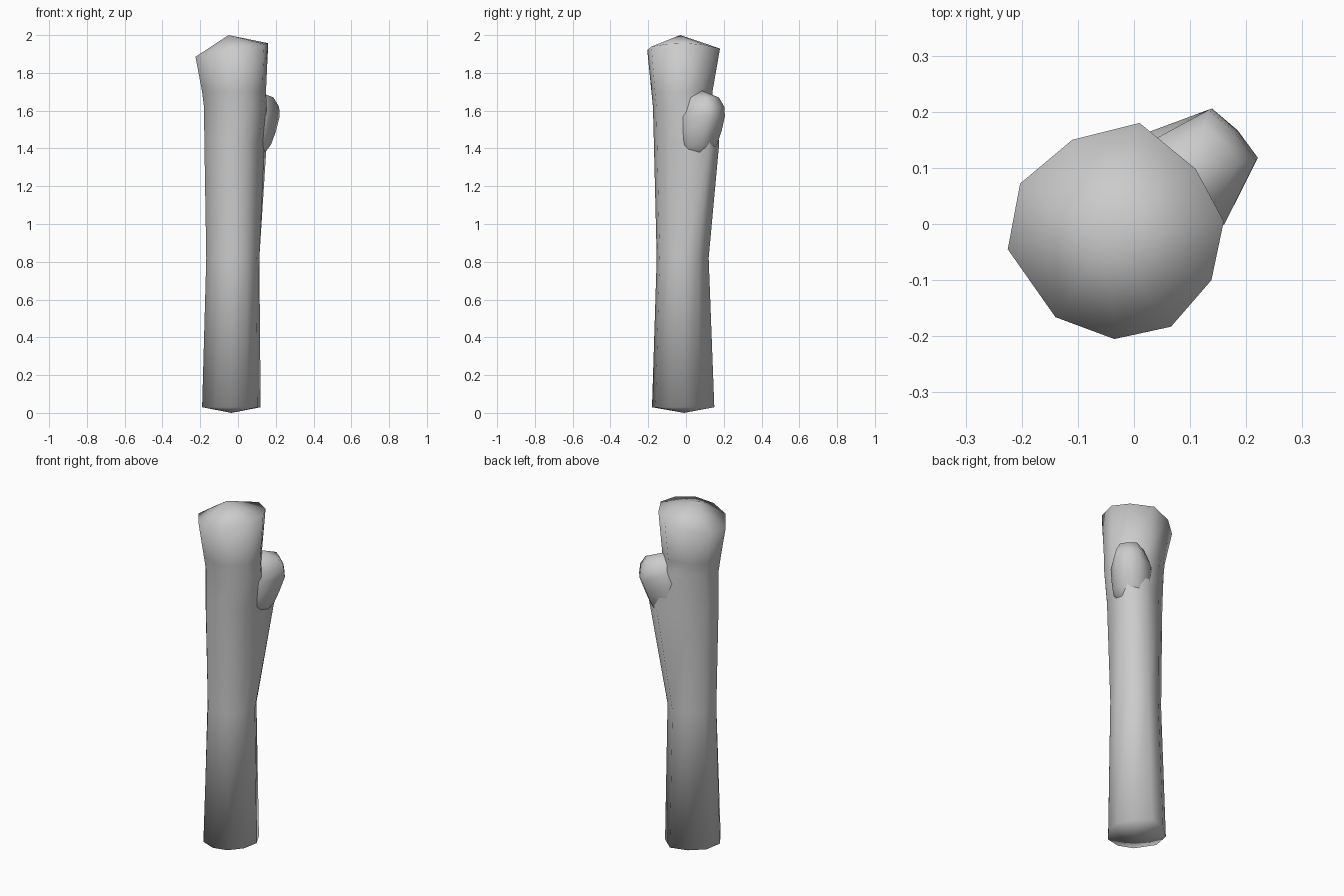
import bpy, math
from mathutils import Vector

if "Cube" in bpy.data.objects:
    bpy.data.objects.remove(bpy.data.objects["Cube"])

# Uneven ten-sided outline, taken from the upper rim
RIM = [(.16, .005), (.11, .098), (.01, .18), (-.11, .15), (-.203, .072),
       (-.225, -.045), (-.14, -.166), (-.035, -.205), (.066, -.183), (.138, -.10)]


def fit(z, x0, x1, y0, y1):
    """Rim outline stretched to a box at height z."""
    return [Vector((x0 + (x + .225) / .385 * (x1 - x0),
                    y0 + (y + .205) / .385 * (y1 - y0), z)) for x, y in RIM]


def loft(name, rings, bottom, top):
    """Skin stacked rings and close both ends with a point."""
    n = len(rings[0])
    verts = [v for r in rings for v in r] + [Vector(bottom), Vector(top)]
    lo, hi = len(verts) - 2, len(verts) - 1
    last = (len(rings) - 1) * n
    faces = []
    for i in range(n):
        j = (i + 1) % n
        faces += [(lo, j, i), (last + i, last + j, hi)]
        for k in range(0, last, n):
            faces.append((k + i, k + j, k + n + j, k + n + i))
    mesh = bpy.data.meshes.new(name)
    mesh.from_pydata(verts, [], faces)
    ob = bpy.data.objects.new(name, mesh)
    bpy.context.collection.objects.link(ob)
    mesh.polygons.foreach_set("use_smooth", [True] * len(mesh.polygons))
    return ob


# Trunk: slim in the middle, flared at the slanted top
swell = fit(1.43, -.178, .13, -.17, .125)
for i, p in enumerate([(.14, .025), (.152, .125), (.07, .176)]):
    swell[i].x, swell[i].y = p
rim = [Vector((x, y, 1.927 + .187 * x)) for x, y in RIM]
loft("trunk", [fit(.03, -.19, .12, -.18, .15),
               fit(.82, -.168, .113, -.155, .12),
               swell,
               fit(1.62, -.18, .152, -.175, .14),
               fit(1.70, -.19, .148, -.183, .14),
               rim], (-.035, -.01, 0), (-.05, -.03, 2))

# Branch stub: lump on the back right side, wide at the root and blunt at the tip
a = math.radians(42)
out, side = Vector((math.cos(a), math.sin(a), 0)), Vector((-math.sin(a), math.cos(a), 0))


def stub_ring(z, reach, tip, root):
    pts = [(.02, -root), (.12, -root), (reach - .006, -tip), (reach, 0),
           (reach - .008, tip), (.12, root), (.02, root)]
    return [out * r + side * t + Vector((0, 0, z)) for r, t in pts]


loft("branch_stub", [stub_ring(1.42, .192, .055, .095),
                     stub_ring(1.49, .220, .062, .103),
                     stub_ring(1.57, .249, .060, .108),
                     stub_ring(1.62, .243, .062, .090),
                     stub_ring(1.67, .218, .045, .070)],
     out * .06 + Vector((0, 0, 1.25)), out * .13 + Vector((0, 0, 1.705)))
